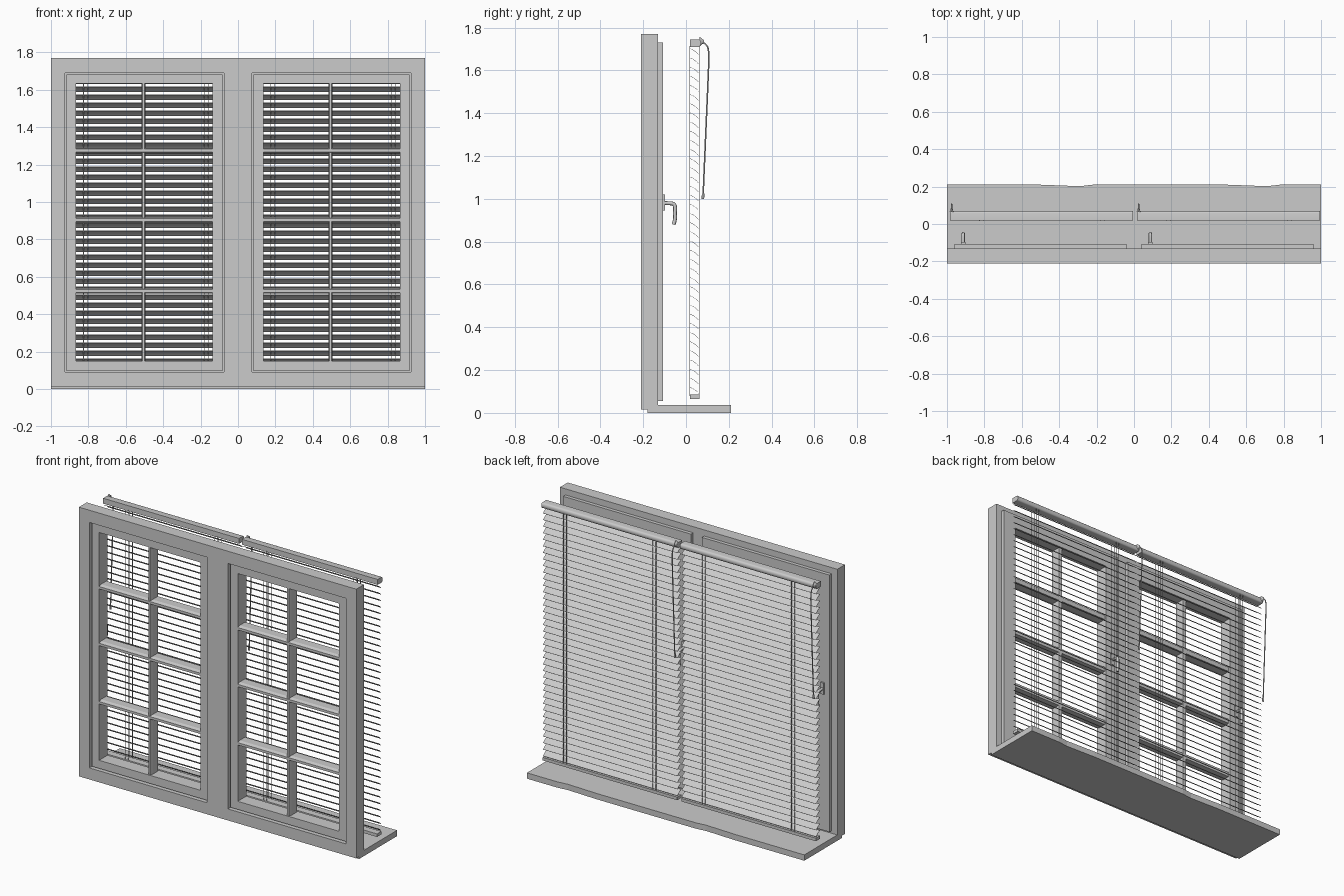
import bpy, bmesh, math
from mathutils import Vector

if "Cube" in bpy.data.objects:
    bpy.data.objects.remove(bpy.data.objects["Cube"])


def finish(name, bm, smooth=False):
    bmesh.ops.recalc_face_normals(bm, faces=bm.faces[:])
    me = bpy.data.meshes.new(name)
    bm.to_mesh(me)
    bm.free()
    ob = bpy.data.objects.new(name, me)
    bpy.context.collection.objects.link(ob)
    if smooth:
        for p in me.polygons:
            p.use_smooth = True
        bpy.context.view_layer.objects.active = ob
        ob.select_set(True)
        bpy.ops.object.shade_smooth_by_angle(angle=math.radians(35))
        ob.select_set(False)
    return ob


def add_box(bm, x0, x1, y0, y1, z0, z1):
    vs = bmesh.ops.create_cube(bm, size=1)['verts']
    for v in vs:
        v.co = Vector(((x0 + x1) / 2 + v.co.x * (x1 - x0),
                       (y0 + y1) / 2 + v.co.y * (y1 - y0),
                       (z0 + z1) / 2 + v.co.z * (z1 - z0)))


def add_prism(bm, pts, offset):
    a = [bm.verts.new(p) for p in pts]
    b = [bm.verts.new(Vector(p) + Vector(offset)) for p in pts]
    n = len(a)
    bm.faces.new(a)
    bm.faces.new(b[::-1])
    for i in range(n):
        bm.faces.new((a[i], a[(i + 1) % n], b[(i + 1) % n], b[i]))


def add_ring(bm, outer, inner, y0, y1):
    # rectangular frame; outer/inner are (x0, x1, z0, z1)
    loops = []
    for r, y in ((outer, y0), (inner, y0), (inner, y1), (outer, y1)):
        loops.append([bm.verts.new((r[i], y, r[j])) for i, j in ((0, 2), (1, 2), (1, 3), (0, 3))])
    for k in range(4):
        p, q = loops[k], loops[(k + 1) % 4]
        for i in range(4):
            j = (i + 1) % 4
            bm.faces.new((p[i], p[j], q[j], q[i]))


def tube(name, pts, radius, kind='POLY'):
    cu = bpy.data.curves.new(name, 'CURVE')
    cu.dimensions = '3D'
    cu.bevel_depth = radius
    cu.bevel_resolution = 2
    cu.use_fill_caps = True
    sp = cu.splines.new(kind)
    sp.points.add(len(pts) - 1)
    for p, c in zip(sp.points, pts):
        p.co = (*c, 1)
    if kind == 'NURBS':
        sp.order_u = 3
        sp.use_endpoint_u = True
    ob = bpy.data.objects.new(name, cu)
    bpy.context.collection.objects.link(ob)


def window(cx, side):
    # outer frame
    bm = bmesh.new()
    add_ring(bm, (cx - .5, cx + .5, .015, 1.77), (cx - .425, cx + .425, .09, 1.69), -.21, -.13)
    finish(side + "_frame", bm)

    # sash: front part inside the frame, wider flange behind it
    bm = bmesh.new()
    hole = (cx - .365, cx + .365, .15, 1.635)
    add_ring(bm, (cx - .418, cx + .418, .097, 1.683), hole, -.195, -.13)
    add_ring(bm, (cx - .46, cx + .46, .055, 1.73), hole, -.13, -.107)
    finish(side + "_sash", bm)

    # glazing bars, chamfered towards the front
    bm = bmesh.new()
    prof = ((-.195, -.008), (-.175, -.015), (-.12, -.015), (-.12, .015), (-.175, .015), (-.195, .008))
    for z in (.525, .905, 1.275):
        add_prism(bm, [(cx - .366, y, z + h) for y, h in prof], (.732, 0, 0))
    add_prism(bm, [(cx - .005 + h * .75, y + .003, .149) for y, h in prof], (0, 0, 1.487))
    finish(side + "_glazing_bars", bm)

    # sill with a slightly worn inner edge
    bm = bmesh.new()
    out = ((-.5, -.18), (.5, -.18), (.5, .21), (.28, .21), (.21, .202), (0, .21), (-.5, .21))
    add_prism(bm, [(cx + x, y, 0) for x, y in out], (0, 0, .038))
    finish(side + "_sill", bm)

    # window handle
    hx = cx - .413
    bm = bmesh.new()
    add_box(bm, hx - .012, hx + .012, -.108, -.097, .945, 1.02)
    finish(side + "_handle_plate", bm)
    tube(side + "_handle", [(hx, -.1, .98), (hx, -.075, .98), (hx, -.05, .975),
                            (hx, -.052, .93), (hx, -.05, .905), (hx, -.058, .88)], .009, 'NURBS')

    # blind head rail with rounded room side
    bx = cx + .005
    bm = bmesh.new()
    prof = [(.018, 1.71), (.018, 1.745)]
    prof += [(.058 + .012 * math.cos(a), 1.7275 + .0175 * math.sin(a))
             for a in (math.radians(90 - 22.5 * i) for i in range(9))]
    add_prism(bm, [(bx - .49, y, z) for y, z in prof], (.98, 0, 0))
    finish(side + "_head_rail", bm, True)

    # bottom rail
    bm = bmesh.new()
    add_box(bm, bx - .485, bx + .485, .018, .062, .065, .085)
    finish(side + "_bottom_rail", bm)

    # tilted, slightly crowned slats
    bm = bmesh.new()
    n = 38
    ang = math.radians(-35)
    crown = [(-.024, -.002), (-.009, .001), (.009, .001), (.024, -.002)]
    loop = crown + [(u, w - .0016) for u, w in reversed(crown)]
    for i in range(n):
        z = .108 + i * (1.69 - .108) / (n - 1)
        pts = [(bx - .485, .04 + u * math.cos(ang) - w * math.sin(ang),
                z + u * math.sin(ang) + w * math.cos(ang)) for u, w in loop]
        add_prism(bm, pts, (.97, 0, 0))
    finish(side + "_slats", bm, True)

    # ladder cords
    bm = bmesh.new()
    for x in (-.32, .325):
        for dx in (-.011, .011):
            for y in (.018, .061):
                add_box(bm, bx + x + dx - .0015, bx + x + dx + .0015, y - .001, y + .001, .08, 1.715)
    finish(side + "_ladder_cords", bm)

    # tilt wand: gear cone, rod and tip
    wx = cx - .475
    bm = bmesh.new()
    bmesh.ops.create_cone(bm, cap_ends=True, segments=12, radius1=.022, radius2=.006, depth=.02)
    for v in bm.verts:
        v.co = Vector((wx + v.co.x * .5, .074 + v.co.z, 1.735 + v.co.y))
    finish(side + "_wand_gear", bm, True)
    tube(side + "_wand", [(wx, .07, 1.735), (wx, .095, 1.725), (wx, .108, 1.69),
                          (wx, .105, 1.6), (wx, .092, 1.3), (wx, .08, 1.02)], .0035, 'NURBS')
    tube(side + "_wand_tip", [(wx, .08, 1.025), (wx, .079, 1.0)], .006)


window(-.5, "left")
window(.5, "right")
